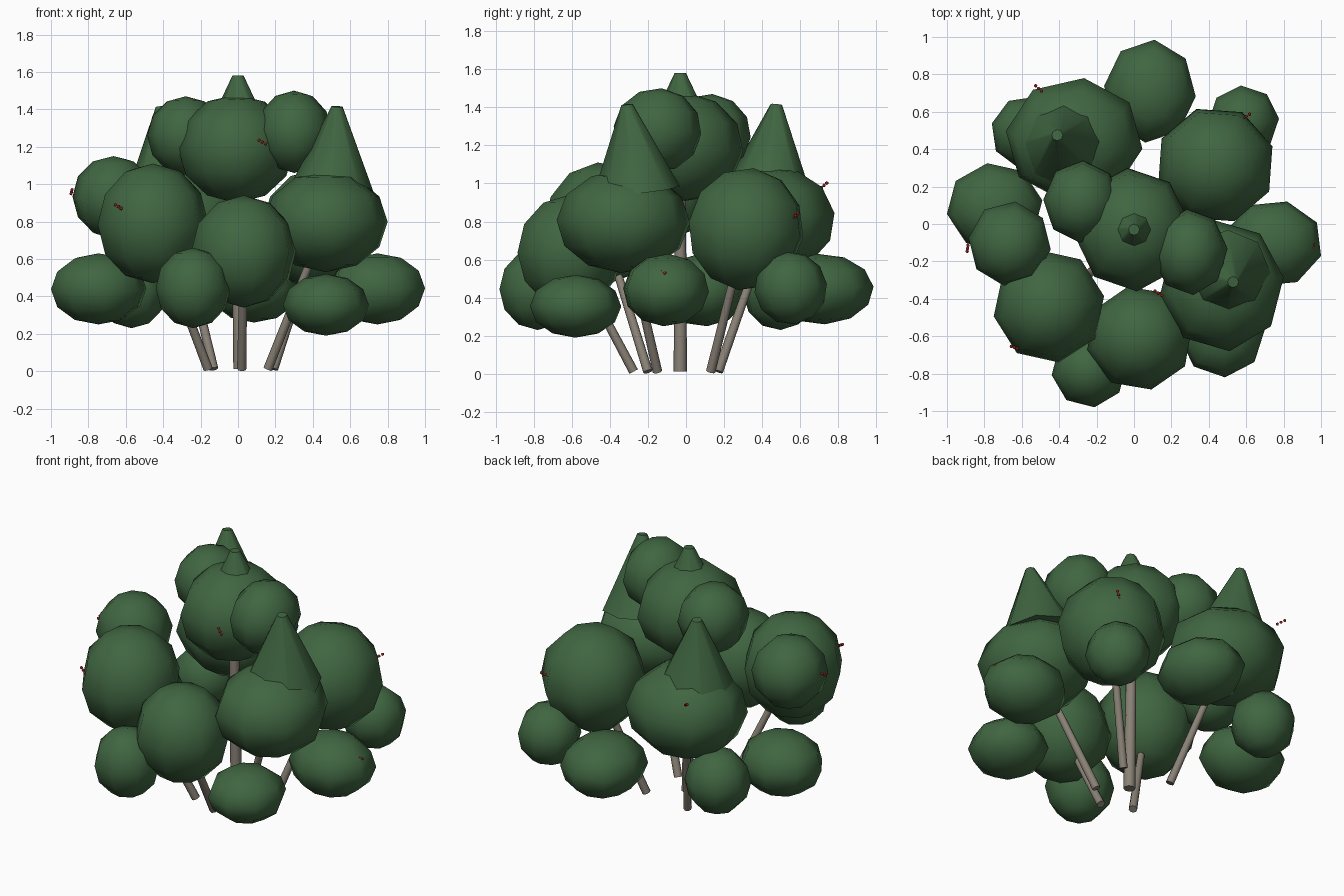
import bpy, bmesh, math, random
from mathutils import Vector, Matrix

random.seed(4)
cube = bpy.data.objects.get("Cube")
if cube:
    bpy.data.objects.remove(cube, do_unlink=True)


def material(name, color):
    mat = bpy.data.materials.new(name)
    mat.use_nodes = True
    mat.diffuse_color = (*color, 1)
    bsdf = mat.node_tree.nodes["Principled BSDF"]
    bsdf.inputs["Base Color"].default_value = (*color, 1)
    bsdf.inputs["Roughness"].default_value = 0.9
    return mat


leaf = material("leaf green", (0.051, 0.133, 0.053))
bark = material("grey bark", (0.25, 0.22, 0.18))
red = material("berry red", (0.30, 0.012, 0.012))


def add_object(name, bm, mat, angle):
    mesh = bpy.data.meshes.new(name)
    bm.to_mesh(mesh)
    bm.free()
    obj = bpy.data.objects.new(name, mesh)
    bpy.context.collection.objects.link(obj)
    mesh.materials.append(mat)
    bpy.ops.object.select_all(action='DESELECT')
    obj.select_set(True)
    bpy.context.view_layer.objects.active = obj
    bpy.ops.object.shade_smooth_by_angle(angle=math.radians(angle))
    return obj


def clump(name, center, size):
    """Faceted leaf ball fitted to the given half sizes."""
    bm = bmesh.new()
    bmesh.ops.create_uvsphere(bm, u_segments=8, v_segments=6, radius=1)
    turn = Matrix.Rotation(random.uniform(-0.15, 0.15), 3, 'X') @ \
        Matrix.Rotation(random.uniform(0, 0.8), 3, 'Z')
    bmesh.ops.transform(bm, matrix=turn.to_4x4(), verts=bm.verts)
    reach = [max(abs(v.co[i]) for v in bm.verts) for i in range(3)]
    for v in bm.verts:
        v.co = Vector(center) + Vector([v.co[i] / reach[i] * size[i] for i in range(3)])
    add_object(name, bm, leaf, 50)


def tapered(name, start, end, r_start, r_end, mat, sides=8):
    """Closed tapered tube between two points."""
    start, end = Vector(start), Vector(end)
    axis = end - start
    bm = bmesh.new()
    bmesh.ops.create_cone(bm, cap_ends=True, segments=sides, radius1=r_start,
                          radius2=r_end, depth=axis.length)
    place = Matrix.Translation((start + end) / 2) @ \
        Vector((0, 0, 1)).rotation_difference(axis).to_matrix().to_4x4()
    bmesh.ops.transform(bm, matrix=place, verts=bm.verts)
    add_object(name, bm, mat, 50)


# Large foliage clumps: centre, half sizes
clumps = {
    "crown_clump": ((-0.01, -0.03, 1.19), (0.31, 0.33, 0.29)),
    "front_left_clump": ((0.47, -0.33, 0.80), (0.33, 0.35, 0.27)),
    "back_left_clump": ((0.435, 0.315, 0.76), (0.305, 0.30, 0.32)),
    "back_right_clump": ((-0.32, 0.45, 0.81), (0.365, 0.33, 0.28)),
    "front_right_clump": ((-0.455, -0.44, 0.79), (0.295, 0.30, 0.32)),
    "front_clump": ((0.03, -0.61, 0.64), (0.28, 0.275, 0.30)),
    # Smaller side and low clumps
    "crown_left_clump": ((0.30, -0.15, 1.28), (0.20, 0.23, 0.22)),
    "crown_right_clump": ((-0.28, 0.12, 1.26), (0.205, 0.22, 0.21)),
    "right_upper_clump": ((-0.665, -0.105, 0.93), (0.22, 0.225, 0.22)),
    "right_low_clump": ((-0.745, 0.09, 0.44), (0.255, 0.235, 0.19)),
    "left_low_clump": ((0.745, -0.105, 0.44), (0.255, 0.225, 0.19)),
    "back_low_clump": ((0.085, 0.71, 0.445), (0.245, 0.275, 0.185)),
    "back_left_low_clump": ((0.585, 0.55, 0.45), (0.19, 0.19, 0.19)),
    "back_right_low_clump": ((-0.57, 0.49, 0.43), (0.19, 0.19, 0.20)),
    "front_right_low_clump": ((-0.24, -0.78, 0.445), (0.20, 0.20, 0.215)),
    "front_left_low_clump": ((0.47, -0.58, 0.355), (0.23, 0.24, 0.165)),
}
for name, (center, size) in clumps.items():
    clump(name, center, size)

# Pointed tops
tapered("crown_tip", (0, -0.03, 1.18), (0, -0.03, 1.58), 0.22, 0.03, leaf)
tapered("front_left_tip", (0.50, -0.26, 0.96), (0.53, -0.31, 1.415), 0.23, 0.03, leaf)
tapered("back_right_tip", (-0.37, 0.43, 0.96), (-0.41, 0.475, 1.415), 0.23, 0.03, leaf)

# Trunks run from the ground to their clump
trunk_bases = {
    "crown_clump": (0.01, -0.03),
    "front_left_clump": (0.16, -0.15),
    "back_left_clump": (0.19, 0.13),
    "back_right_clump": (-0.13, 0.17),
    "front_right_clump": (-0.16, -0.20),
    "front_clump": (0.02, -0.275),
}
for name, (x, y) in trunk_bases.items():
    radius = 0.035 if name == "crown_clump" else 0.025
    tapered(name.replace("clump", "trunk"), (x, y, 0.012), clumps[name][0],
            radius, radius * 0.8, bark)

# Berry sprigs: middle berry and step to the next one
sprigs = [
    ((0.13, -0.37, 1.225), (0.018, -0.012, -0.010)),
    ((-0.64, -0.66, 0.88), (0.016, -0.006, -0.010)),
    ((-0.89, -0.13, 0.96), (0.002, 0.016, 0.010)),
    ((0.953, -0.13, 0.535), (0.007, 0.018, -0.006)),
    ((0.60, 0.575, 0.83), (0.018, 0.012, 0.012)),
    ((-0.51, 0.725, 0.99), (-0.016, 0.014, 0.012)),
]
for n, (middle, step) in enumerate(sprigs, 1):
    bm = bmesh.new()
    for k in (-1, 0, 1):
        spot = Vector(middle) + k * Vector(step)
        bmesh.ops.create_icosphere(bm, subdivisions=1, radius=0.010,
                                   matrix=Matrix.Translation(spot))
    add_object(f"berry_sprig_{n}", bm, red, 60)
